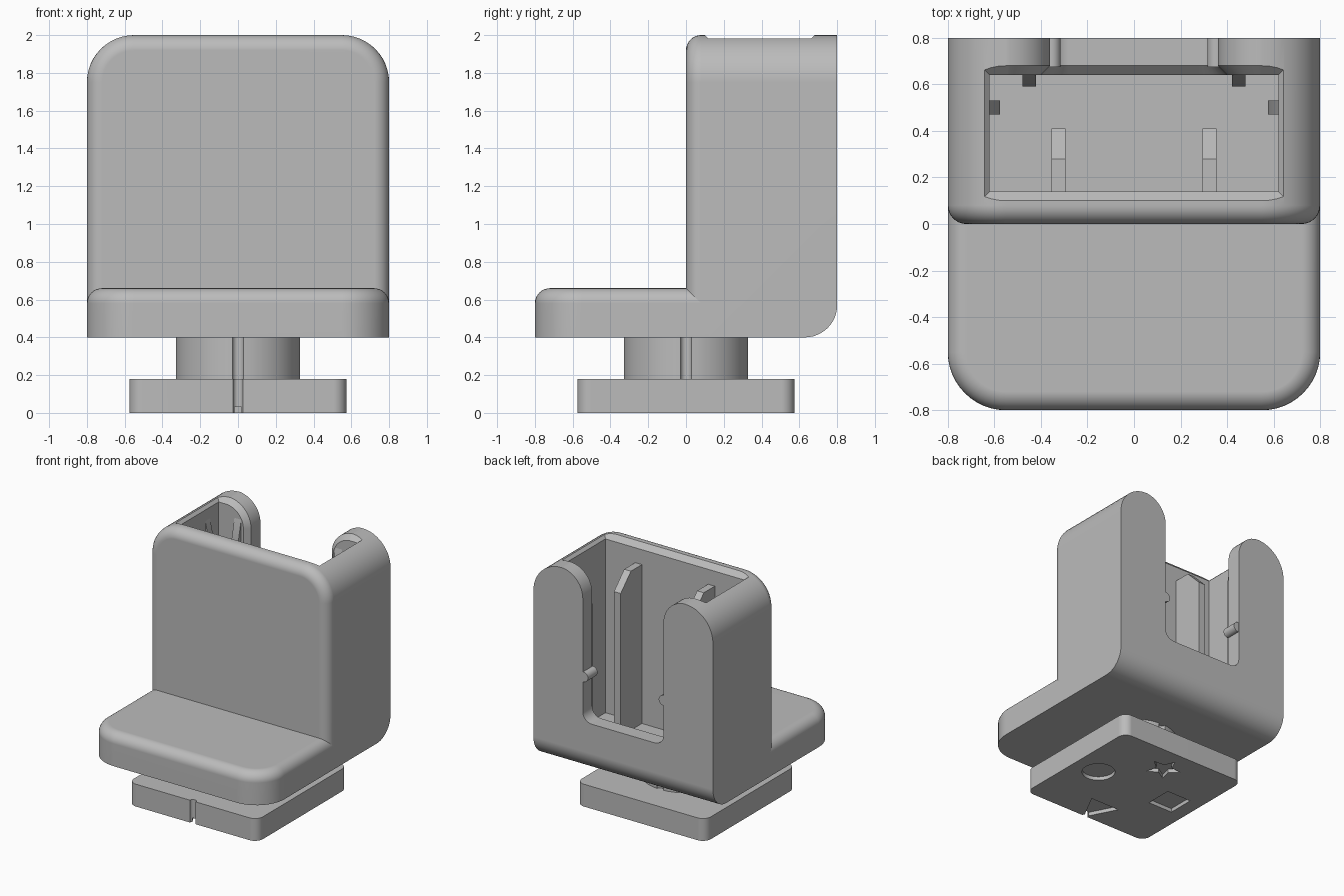
import bpy, bmesh
from math import sin, cos, pi, radians

if "Cube" in bpy.data.objects:
    bpy.data.objects.remove(bpy.data.objects["Cube"], do_unlink=True)

grey = bpy.data.materials.new("plain grey")
grey.use_nodes = True
grey.diffuse_color = (0.5, 0.5, 0.5, 1)
grey.node_tree.nodes["Principled BSDF"].inputs["Base Color"].default_value = (0.5, 0.5, 0.5, 1)
parts = []


def loft(name, sections, cutter=False):
    """Skin a closed solid through equal-length rings of points."""
    bm = bmesh.new()
    rings = [[bm.verts.new(p) for p in s] for s in sections]
    n = len(rings[0])
    for a, b in zip(rings, rings[1:]):
        for i in range(n):
            bm.faces.new((a[i], a[(i + 1) % n], b[(i + 1) % n], b[i]))
    bm.faces.new(rings[0])
    bm.faces.new(rings[-1])
    bmesh.ops.recalc_face_normals(bm, faces=bm.faces)
    me = bpy.data.meshes.new(name)
    bm.to_mesh(me)
    bm.free()
    me.materials.append(grey)
    ob = bpy.data.objects.new(name, me)
    bpy.context.collection.objects.link(ob)
    if cutter:
        ob.hide_render = True
    else:
        parts.append(ob)
    return ob


def place(axis, profile, h):
    """Lay a flat profile across an axis at position h."""
    if axis == "x":
        return [(h, u, v) for u, v in profile]
    if axis == "y":
        return [(u, h, v) for u, v in profile]
    return [(u, v, h) for u, v in profile]


def prism(name, axis, profile, lo, hi, cutter=False):
    return loft(name, [place(axis, profile, lo), place(axis, profile, hi)], cutter)


def arc(cx, cy, r, a0, a1, n=12):
    return [(cx + r * cos(radians(a0 + (a1 - a0) * i / n)),
             cy + r * sin(radians(a0 + (a1 - a0) * i / n))) for i in range(n + 1)]


def disc(cx, cy, r, n=32):
    return arc(cx, cy, r, 0, 360, n)[:-1]


def cut(target, cutters):
    bpy.context.view_layer.objects.active = target
    for c in cutters:
        m = target.modifiers.new("cut", "BOOLEAN")
        m.operation, m.solver, m.object = "DIFFERENCE", "EXACT", c
        bpy.ops.object.modifier_apply(modifier=m.name)
        bpy.data.objects.remove(c, do_unlink=True)


def arch(o, foot, top):
    """Panel outline with two rounded top corners, shrunk by o."""
    r = 0.25
    return ([(0.8 - o, foot)] + arc(0.8 - r, top - r, r - o, 0, 90)
            + arc(r - 0.8, top - r, r - o, 90, 180) + [(o - 0.8, foot)])


# Quarter-round edge: (inset, distance from the end face)
FILLET = 0.08
edge = [(FILLET * (1 - cos(t)), FILLET * (1 - sin(t)))
        for t in (pi / 2 * i / 8 for i in range(9))]


# Seat slab
def seat_ring(o, z):
    return [(x, -y, z) for x, y in arch(o, -0.12, 0.8)]


loft("seat", [seat_ring(0, 0.4)] + [seat_ring(o, 0.66 - d) for o, d in edge])

# Hollow back block with rounded front rim
back = loft("back_block", [place("y", arch(0, 0.4, 2), 0.8)]
            + [place("y", arch(o, 0.4, 2), d) for o, d in edge])
bm = bmesh.new()
bm.from_mesh(back.data)
low = [e for e in bm.edges if all(v.co.y > 0.79 and v.co.z < 0.41 for v in e.verts)]
bmesh.ops.bevel(bm, geom=low, offset=0.17, segments=12, profile=0.5, affect="EDGES")
bm.to_mesh(back.data)
bm.free()


# Pocket with chamfered mouth
def pocket_ring(o, z):
    x, y0, y1 = 0.62 + o, 0.14 - o, 0.64 + o
    return [(-x, y0, z), (x, y0, z), (x, y1, z), (-x, y1, z)]


pocket = loft("pocket_cutter", [pocket_ring(0, 0.56), pocket_ring(0, 1.96),
                                pocket_ring(0.1, 2.06)], True)


# Rear slot with flared top and chamfered inner edge
def slot_ring(o, y):
    half = (arc(0.28, 0.89, 0.08 + o, -90, 0, 8)
            + arc(0.56, 1.801, 0.2 - o, 180, 90) + [(0.56, 2.2)])
    return place("y", half + [(-x, z) for x, z in reversed(half)], y)


slot = loft("slot_cutter", [slot_ring(0, 0.9), slot_ring(0, 0.68),
                            slot_ring(0.04, 0.64), slot_ring(0.06, 0.62)], True)
cut(back, [pocket, slot])

# Guide ribs and catch ridges, mirrored left and right
front_rib = [(0.1, 0.5), (0.41, 0.5), (0.41, 1.71), (0.28, 1.84), (0.1, 1.84)]
rear_rib = [(0.66, 0.5), (0.59, 0.5), (0.59, 1.65), (0.64, 1.87), (0.66, 1.87)]
side_rib = [(0.64, 0.5), (0.575, 0.5), (0.575, 1.65), (0.62, 1.87), (0.64, 1.87)]
for s, side in ((1, "left"), (-1, "right")):
    prism(side + "_front_rib", "x", front_rib, s * 0.295, s * 0.355)
    prism(side + "_rear_rib", "x", rear_rib, s * 0.42, s * 0.48)
    prism(side + "_side_rib", "y", [(s * x, z) for x, z in side_rib], 0.47, 0.53)
    prism(side + "_catch_ridge", "y", disc(s * 0.355, 1.17, 0.04, 24), 0.675, 0.798)

# Neck with four key grooves
neck = prism("neck", "z", disc(0, 0, 0.33, 64), 0.17, 0.41)
cut(neck, [prism("groove_cutter", "z", disc(0.335 * x, 0.335 * y, 0.03, 20), 0.1, 0.5, True)
           for x, y in ((1, 0), (0, 1), (-1, 0), (0, -1))])

# Base plate with front notch and shaped recesses underneath
c, r = 0.505, 0.07
outline = (arc(c, c, r, 0, 90, 8) + arc(-c, c, r, 90, 180, 8)
           + arc(-c, -c, r, 180, 270, 8) + arc(c, -c, r, 270, 360, 8))
plate = prism("base_plate", "z", outline, 0, 0.18)
star = []
for i in range(10):
    rad = 0.06 if i % 2 else 0.135
    star.append((rad * sin(pi * i / 5), 0.35 + rad * cos(pi * i / 5)))
recesses = [disc(0.35, 0, 0.125),
            star,
            [(-0.46, -0.11), (-0.24, -0.11), (-0.24, 0.11), (-0.46, 0.11)],
            [(-0.13, -0.34), (0.13, -0.34), (0, -0.59)]]
cutters = [prism("recess_cutter", "z", p, -0.1, 0.03, True) for p in recesses]
cutters.append(prism("notch_cutter", "z", disc(0, -0.575, 0.026, 20), -0.1, 0.3, True))
cut(plate, cutters)

# Smooth rounds, crisp edges
bpy.ops.object.select_all(action="DESELECT")
for ob in parts:
    ob.select_set(True)
bpy.context.view_layer.objects.active = back
bpy.ops.object.shade_smooth_by_angle(angle=radians(30))
for ob in parts:
    m = ob.modifiers.new("even_normals", "WEIGHTED_NORMAL")
    m.keep_sharp = True
